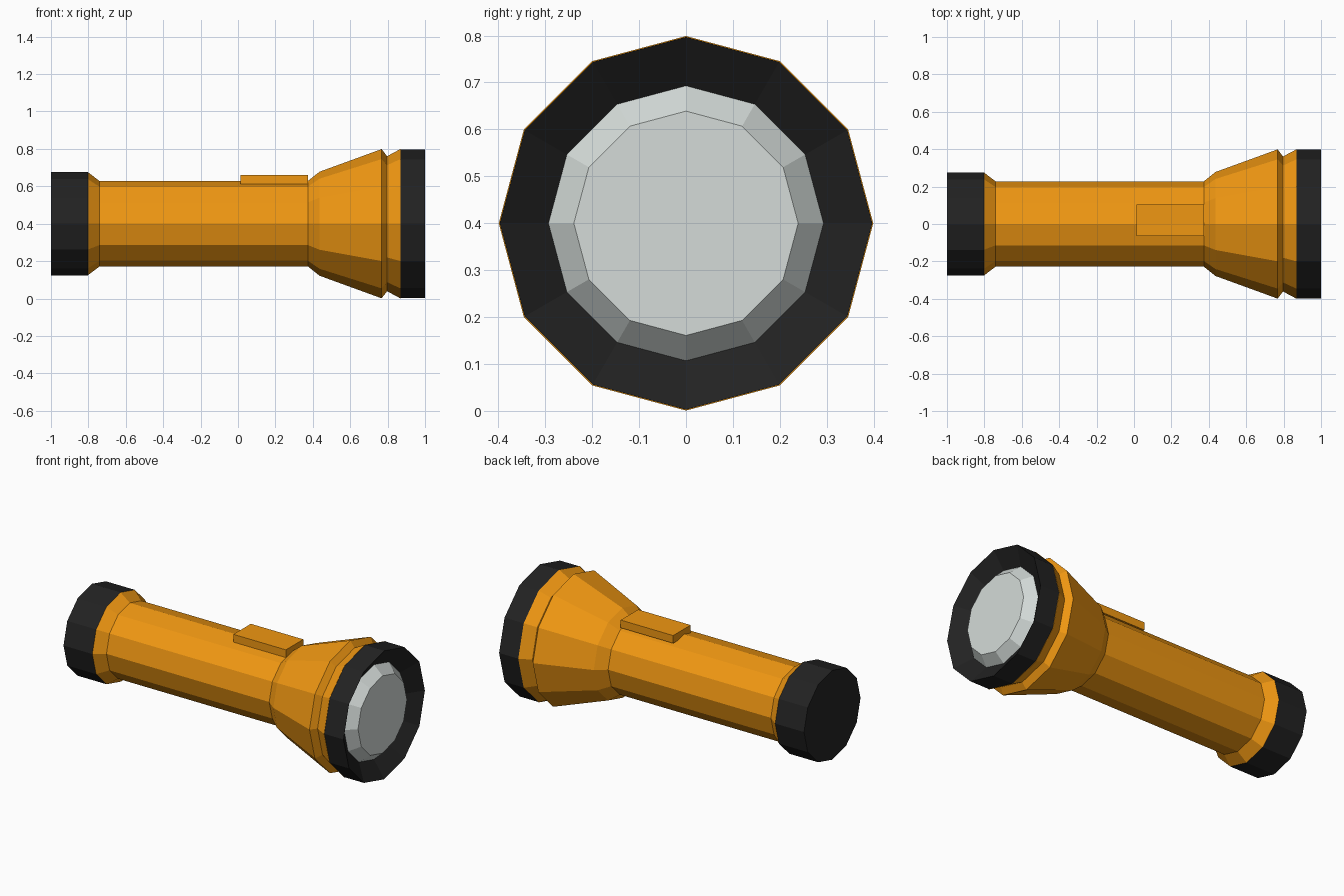
import bpy, bmesh, math
from mathutils import Matrix

if "Cube" in bpy.data.objects:
    bpy.data.objects.remove(bpy.data.objects["Cube"])

SIDES = 12
AXIS_Z = 0.4


def material(name, rgb):
    m = bpy.data.materials.new(name)
    m.diffuse_color = (*rgb, 1)
    m.use_nodes = True
    m.node_tree.nodes["Principled BSDF"].inputs["Base Color"].default_value = m.diffuse_color
    return m


orange = material("orange_plastic", (0.87, 0.31, 0.006))
black = material("black_rubber", (0.016, 0.016, 0.016))
glass = material("pale_glass", (0.66, 0.71, 0.69))


def finish(bm, name, mat):
    me = bpy.data.meshes.new(name)
    bm.to_mesh(me)
    bm.free()
    me.materials.append(mat)
    ob = bpy.data.objects.new(name, me)
    bpy.context.collection.objects.link(ob)
    return ob


def lathe(name, profile, mat, cap_start=False, cap_end=False):
    """Turn (x, radius) points around the long axis, with flat facets."""
    bm = bmesh.new()
    rings = []
    for x, r in profile:
        ring = []
        for i in range(SIDES):
            a = 2 * math.pi * i / SIDES
            ring.append(bm.verts.new((x, r * math.cos(a), AXIS_Z + r * math.sin(a))))
        rings.append(ring)
    for r0, r1 in zip(rings, rings[1:]):
        for i in range(SIDES):
            j = (i + 1) % SIDES
            bm.faces.new((r0[i], r0[j], r1[j], r1[i]))
    if cap_start:
        bm.faces.new(rings[0][::-1])
    if cap_end:
        bm.faces.new(rings[-1])
    # profiles run tail to front, so the winding must face outward
    for f in bm.faces:
        f.normal_update()
    bmesh.ops.recalc_face_normals(bm, faces=bm.faces)
    return finish(bm, name, mat)


# Tube handle with flared head and groove
lathe("body", [(-0.803, 0.276), (-0.74, 0.228), (0.373, 0.228), (0.436, 0.278),
               (0.768, 0.399), (0.797, 0.361), (0.868, 0.399)],
      orange, True, True)

# Rubber tail cap
lathe("tail_cap", [(-1.0, 0.276), (-0.803, 0.276)], black, cap_start=True)

# Rubber front bezel, dished in towards the lens
lathe("front_bezel", [(0.868, 0.397), (1.0, 0.397), (0.93, 0.293)], black)

# Raised faceted lens
lathe("lens", [(0.93, 0.293), (0.988, 0.239)], glass, cap_end=True)

# Slide switch on top of the handle
x0, x1, y0, y1, z0, z1 = 0.014, 0.373, -0.065, 0.105, 0.612, 0.66
bm = bmesh.new()
bmesh.ops.create_cube(bm, size=1, matrix=Matrix.Translation(
    ((x0 + x1) / 2, (y0 + y1) / 2, (z0 + z1) / 2))
    @ Matrix.Diagonal((x1 - x0, y1 - y0, z1 - z0, 1)))
finish(bm, "switch", orange)

# Lens and bezel are open shells: turn any facet that looks backwards
for name in ("lens", "front_bezel"):
    me = bpy.data.objects[name].data
    bm = bmesh.new()
    bm.from_mesh(me)
    bm.normal_update()
    for f in bm.faces:
        c = f.calc_center_median()
        radial = f.normal.y * c.y + f.normal.z * (c.z - AXIS_Z)
        if f.normal.x < -0.01 or (abs(f.normal.x) <= 0.01 and radial < 0):
            f.normal_flip()
    bm.to_mesh(me)
    bm.free()
